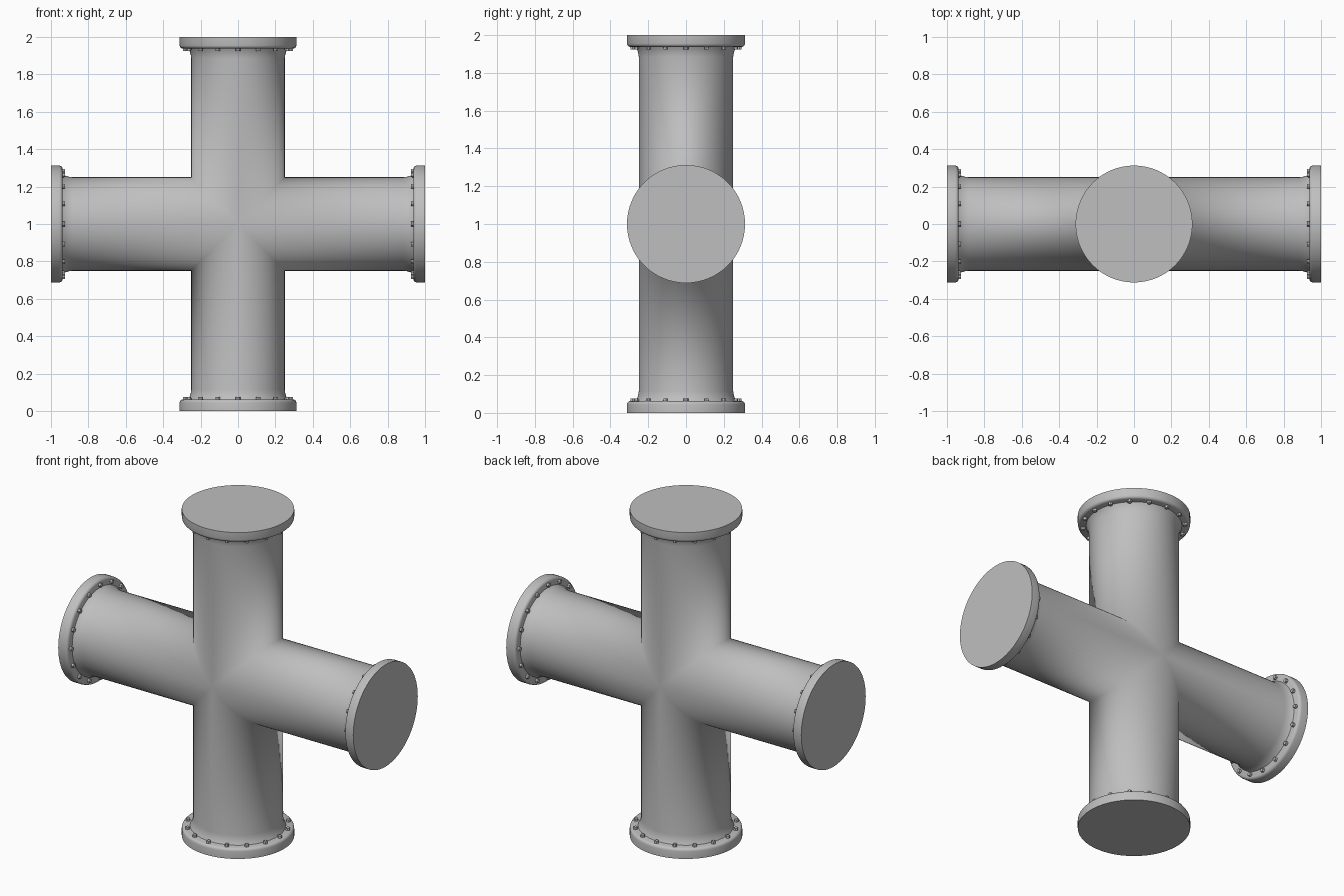
import bpy, bmesh
from math import cos, sin, pi, radians
from mathutils import Matrix, Vector

cube = bpy.data.objects.get("Cube")
if cube:
    bpy.data.objects.remove(cube, do_unlink=True)

SEG = 64          # sides of the pipes
BOLTS = 16        # bolts per flange
PIPE_R = 0.25
CENTRE = Matrix.Translation((0, 0, 1))
ARMS = {"top": 0, "left": 90, "bottom": 180, "right": 270}

grey = bpy.data.materials.new("pipe_grey")
grey.use_nodes = True
colour = (0.52, 0.52, 0.52, 1)
grey.diffuse_color = colour
grey.node_tree.nodes["Principled BSDF"].inputs["Base Color"].default_value = colour


def arm_matrix(degrees):
    return CENTRE @ Matrix.Rotation(radians(degrees), 4, "Y")


def ring(bm, radius, height):
    """Circle of vertices around z; height may depend on the vertex's x."""
    verts = []
    for i in range(SEG):
        a = 2 * pi * i / SEG
        x, y = radius * cos(a), radius * sin(a)
        z = height(x) if callable(height) else height
        verts.append(bm.verts.new((x, y, z)))
    return verts


def bridge(bm, low, high):
    for i in range(SEG):
        j = (i + 1) % SEG
        bm.faces.new((low[i], low[j], high[j], high[i]))


def finish(bm, name, sharp_angle=None):
    bmesh.ops.recalc_face_normals(bm, faces=bm.faces)
    mesh = bpy.data.meshes.new(name)
    bm.to_mesh(mesh)
    bm.free()
    mesh.materials.append(grey)
    obj = bpy.data.objects.new(name, mesh)
    bpy.context.collection.objects.link(obj)
    bpy.ops.object.select_all(action="DESELECT")
    obj.select_set(True)
    bpy.context.view_layer.objects.active = obj
    if sharp_angle is None:
        bpy.ops.object.shade_smooth()
    else:
        bpy.ops.object.shade_smooth_by_angle(angle=radians(sharp_angle))
    return obj


# Cross body: four mitred arms welded along their seams, flared at the ends
bm = bmesh.new()
for degrees in ARMS.values():
    rings = [ring(bm, PIPE_R, abs)]
    for radius, height in [(PIPE_R, 0.885), (0.253, 0.905), (0.259, 0.925), (0.268, 0.942)]:
        rings.append(ring(bm, radius, height))
    for low, high in zip(rings, rings[1:]):
        bridge(bm, low, high)
    verts = [v for r in rings for v in r]
    bmesh.ops.transform(bm, matrix=arm_matrix(degrees), verts=verts)
bmesh.ops.remove_doubles(bm, verts=bm.verts, dist=0.0005)
finish(bm, "cross_body")

for side, degrees in ARMS.items():
    # Flange: flat disc with a rounded inner rim
    bm = bmesh.new()
    profile = [(0.297, 0.938), (0.305, 0.941), (0.3105, 0.947), (0.3125, 0.955), (0.3125, 1)]
    rings = [ring(bm, r, h) for r, h in profile]
    for low, high in zip(rings, rings[1:]):
        bridge(bm, low, high)
    bm.faces.new(rings[0])
    bm.faces.new(rings[-1])
    bm.transform(arm_matrix(degrees))
    finish(bm, side + "_flange", 35)

    # Hexagonal bolt heads around the back of the flange
    bm = bmesh.new()
    for i in range(BOLTS):
        a = 2 * pi * i / BOLTS
        place = Matrix.Rotation(a, 4, "Z") @ Matrix.Translation(Vector((0.284, 0, 0.934)))
        bmesh.ops.create_cone(bm, cap_ends=True, segments=6, radius1=0.012,
                              radius2=0.0135, depth=0.02, matrix=place)
    bm.transform(arm_matrix(degrees))
    finish(bm, side + "_bolts", 30)
